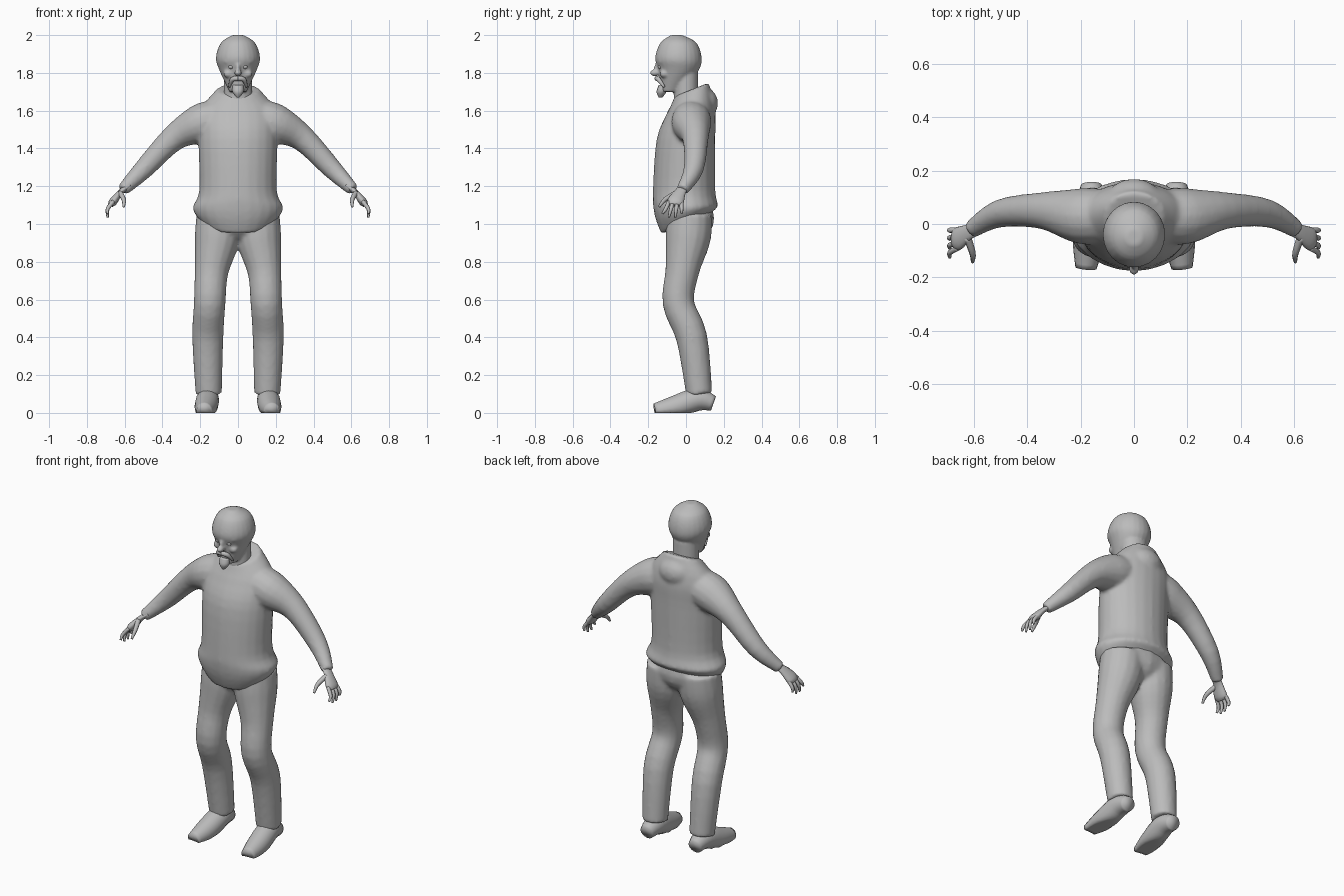
import bpy, bmesh, math
from mathutils import Vector, Matrix

if "Cube" in bpy.data.objects:
    bpy.data.objects.remove(bpy.data.objects["Cube"])

grey = bpy.data.materials.new("plain grey")
grey.use_nodes = True
COLOUR = (0.5, 0.5, 0.5, 1)
grey.diffuse_color = COLOUR
grey.node_tree.nodes["Principled BSDF"].inputs["Base Color"].default_value = COLOUR

X_AXIS, Y_AXIS = Vector((1, 0, 0)), Vector((0, 1, 0))
SIDES = {"left": 1, "right": -1}


def refine(rows, steps=4):
    """Pass a smooth curve through a few stations."""
    points = [Vector(row) for row in rows]
    points = [points[0]] + points + [points[-1]]
    result = []
    for a, b, c, d in zip(points, points[1:], points[2:], points[3:]):
        for step in range(steps):
            t = step / steps
            bend = (a * 2 - b * 5 + c * 4 - d) * t + (b * 3 - a - c * 3 + d) * t * t
            result.append(b + (c - a + bend) * (t / 2))
    return result + [points[-1]]


def skin(bm, rings, sides):
    """Join elliptical rings (centre, first axis, second axis) and cap the ends."""
    angles = [math.tau * i / sides for i in range(sides)]
    loops = [[bm.verts.new(centre + u * math.cos(a) + v * math.sin(a)) for a in angles]
             for centre, u, v in rings]
    for low, high in zip(loops, loops[1:]):
        for i in range(sides):
            bm.faces.new((low[i - 1], low[i], high[i], high[i - 1]))
    bm.faces.new(loops[0])
    bm.faces.new(loops[-1])


def stack(bm, rows, sides=24):
    """Level rings on the centre line: height, y, half width, half depth."""
    skin(bm, [(Vector((0, y, z)), X_AXIS * width, Y_AXIS * depth)
              for z, y, width, depth in refine(rows)], sides)


def limb(bm, rows, mirror, flat=1, across=Y_AXIS, sides=16):
    """Rings square to a path: x, y, z, radius."""
    points = refine(rows)
    for p in points:
        p.x *= mirror
    rings = []
    for i, p in enumerate(points):
        before, after = points[max(i - 1, 0)], points[min(i + 1, len(points) - 1)]
        along = (after.xyz - before.xyz).normalized()
        u = (across - along * across.dot(along)).normalized()
        rings.append((p.xyz, u * p.w, along.cross(u) * p.w * flat))
    skin(bm, rings, sides)


def ball(bm, centre, size):
    place = Matrix.Translation(centre) @ Matrix.Diagonal((*size, 1))
    bmesh.ops.create_uvsphere(bm, u_segments=16, v_segments=10, radius=1, matrix=place)


def finish(bm, name, voxel=0):
    """Make the object; a voxel size blends its pieces into one skin."""
    bmesh.ops.recalc_face_normals(bm, faces=bm.faces)
    mesh = bpy.data.meshes.new(name)
    bm.to_mesh(mesh)
    bm.free()
    mesh.materials.append(grey)
    mesh.shade_smooth()
    part = bpy.data.objects.new(name, mesh)
    bpy.context.collection.objects.link(part)
    if voxel:
        blend = part.modifiers.new("blend", "REMESH")
        blend.mode = "VOXEL"
        blend.voxel_size = voxel
        blend.use_smooth_shade = True
        soften = part.modifiers.new("soften", "SMOOTH")
        soften.iterations = 5


# Sweater: torso with slanted hem and collar, hood, sleeves
bm = bmesh.new()
stack(bm, [(1, 0, 0.18, 0.13), (1.08, 0, 0.24, 0.17), (1.18, -0.01, 0.205, 0.165),
           (1.45, 0, 0.21, 0.155), (1.6, 0.03, 0.2, 0.125), (1.7, 0.03, 0.11, 0.09)])
for v in bm.verts:
    v.co.z += 4 * v.co.y * max(1.1 - v.co.z, v.co.z - 1.6, 0)
ball(bm, (0, 0.1, 1.64), (0.1, 0.07, 0.08))
for mirror in SIDES.values():
    limb(bm, [(0.1, 0.03, 1.56, 0.1), (0.2, 0.03, 1.53, 0.105), (0.34, 0.05, 1.455, 0.07),
              (0.5, 0.04, 1.29, 0.053), (0.61, -0.02, 1.18, 0.033)], mirror)
finish(bm, "sweater", 0.011)

# Trousers: hips and legs
bm = bmesh.new()
ball(bm, (0, 0.01, 1.03), (0.2, 0.14, 0.13))
for mirror in SIDES.values():
    limb(bm, [(0.1, 0.02, 1.05, 0.12), (0.11, 0.01, 0.92, 0.12), (0.14, -0.02, 0.75, 0.09),
              (0.15, -0.04, 0.58, 0.084), (0.16, 0.03, 0.4, 0.083),
              (0.155, 0.07, 0.1, 0.07)], mirror)
finish(bm, "trousers", 0.011)

for side, mirror in SIDES.items():
    # Shoe with a flat sole
    bm = bmesh.new()
    limb(bm, [(0.16, 0.145, 0.05, 0.04), (0.16, 0.06, 0.07, 0.06), (0.17, -0.06, 0.03, 0.06),
              (0.18, -0.165, 0.01, 0.04)], mirror, across=X_AXIS)
    for v in bm.verts:
        v.co.z = max(v.co.z, 0)
    finish(bm, side + "_shoe")

    # Hand: flat palm, four curled fingers, thumb
    bm = bmesh.new()
    limb(bm, [(0.58, -0.01, 1.2, 0.03), (0.62, -0.03, 1.17, 0.03),
              (0.66, -0.055, 1.12, 0.044), (0.675, -0.06, 1.1, 0.03)], mirror, flat=0.5)
    for finger in range(4):
        y = -0.09 + 0.022 * finger
        curl = 0.035 - 0.012 * finger
        tip = 1.035 if finger in (1, 2) else 1.055
        limb(bm, [(0.66, y, 1.12, 0.011), (0.69, y - curl / 2, 1.08, 0.01),
                  (0.69, y - curl, tip, 0.006)], mirror, sides=8)
    limb(bm, [(0.625, -0.05, 1.165, 0.015), (0.605, -0.11, 1.13, 0.012),
              (0.605, -0.143, 1.09, 0.006)], mirror, across=X_AXIS, sides=8)
    finish(bm, side + "_hand")

    # Eye
    bm = bmesh.new()
    ball(bm, (mirror * 0.036, -0.135, 1.832), (0.015, 0.013, 0.012))
    finish(bm, side + "_eye")

# Head: skull and jaw, neck, nose, brows, cheeks
bm = bmesh.new()
stack(bm, [(2, -0.05, 0.03, 0.03), (1.96, -0.04, 0.09, 0.095), (1.88, -0.04, 0.117, 0.123),
           (1.81, -0.04, 0.097, 0.105), (1.7, -0.08, 0.045, 0.05)])
stack(bm, [(1.8, 0, 0.075, 0.065), (1.62, 0, 0.075, 0.065)])
ball(bm, (0, -0.165, 1.8), (0.02, 0.026, 0.018))
ball(bm, (0, -0.145, 1.825), (0.013, 0.025, 0.035))
for mirror in SIDES.values():
    ball(bm, (mirror * 0.04, -0.125, 1.86), (0.038, 0.024, 0.013))
    ball(bm, (mirror * 0.05, -0.115, 1.795), (0.028, 0.024, 0.022))
finish(bm, "head", 0.007)

# Moustache
bm = bmesh.new()
for mirror in SIDES.values():
    limb(bm, [(0, -0.155, 1.77, 0.013), (0.03, -0.145, 1.765, 0.013),
              (0.046, -0.115, 1.725, 0.006)], mirror, sides=8)
finish(bm, "moustache")

# Goatee
bm = bmesh.new()
stack(bm, [(1.735, -0.125, 0.028, 0.02), (1.7, -0.13, 0.03, 0.026),
           (1.67, -0.135, 0.008, 0.01)], sides=12)
finish(bm, "goatee")
